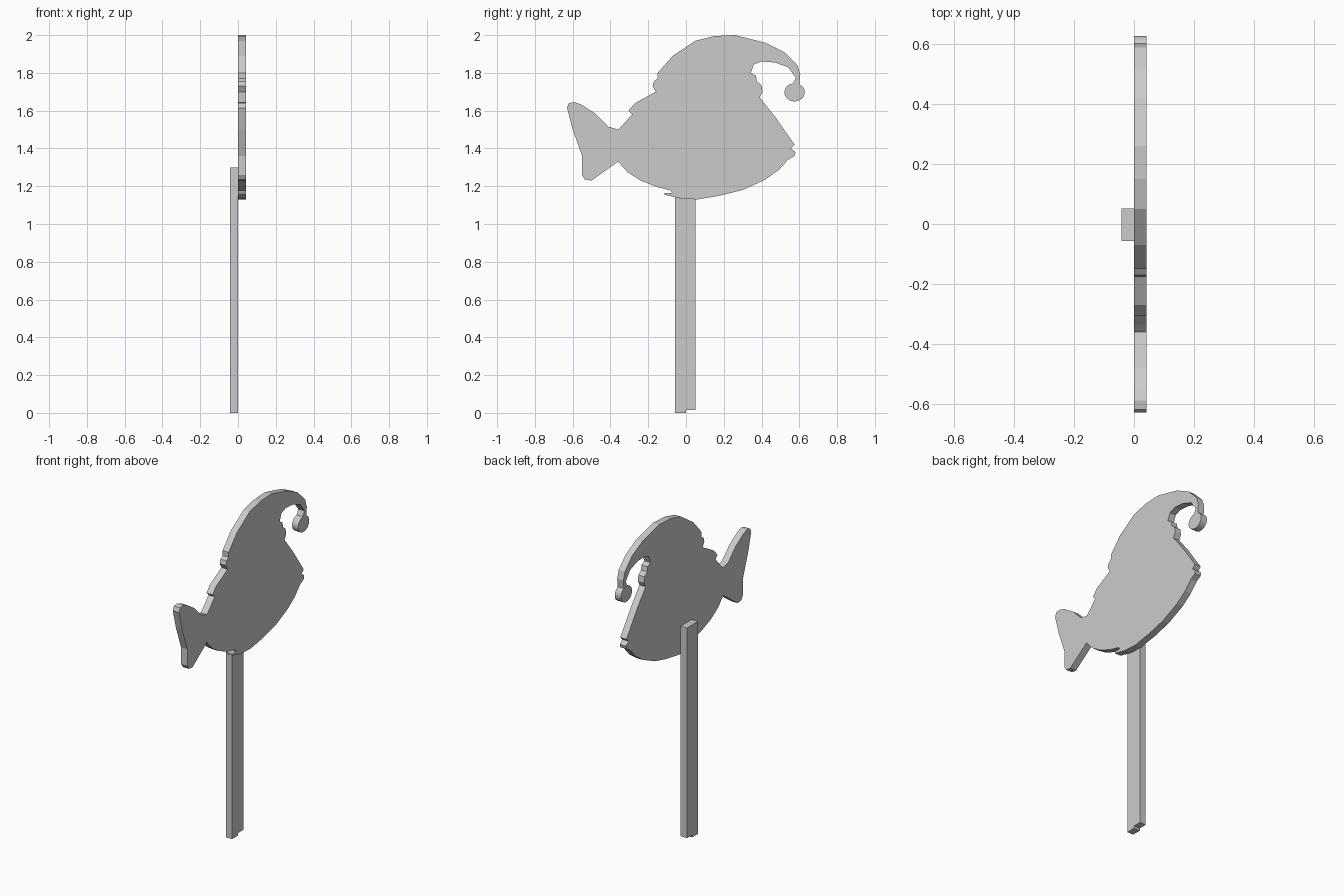
import bpy, bmesh, math


def extrude_profile(name, points, x0, x1):
    """Flat outline in the y-z plane, extruded along x."""
    bm = bmesh.new()
    face = bm.faces.new([bm.verts.new((x0, y, z)) for y, z in points])
    new = bmesh.ops.extrude_face_region(bm, geom=[face])["geom"]
    bmesh.ops.translate(bm, vec=(x1 - x0, 0, 0),
                        verts=[g for g in new if isinstance(g, bmesh.types.BMVert)])
    bmesh.ops.recalc_face_normals(bm, faces=bm.faces)
    mesh = bpy.data.meshes.new(name)
    bm.to_mesh(mesh)
    bm.free()
    obj = bpy.data.objects.new(name, mesh)
    bpy.context.collection.objects.link(obj)
    return obj


# Upper edge: tail tip, back fin, hat brim, hat crown, down to the hat tip
upper = [(-.63, 1.615), (-.62, 1.64), (-.59, 1.645), (-.55, 1.63), (-.48, 1.585),
         (-.41, 1.515), (-.36, 1.50), (-.335, 1.525), (-.285, 1.58), (-.305, 1.60),
         (-.27, 1.64), (-.16, 1.70), (-.177, 1.73), (-.17, 1.755), (-.15, 1.77),
         (-.15, 1.80), (-.07, 1.89), (.05, 1.97), (.15, 1.995), (.26, 2.0),
         (.42, 1.96), (.52, 1.91), (.59, 1.84), (.605, 1.79)]

# Pompom at the hat tip
pompom = [(.575 + .054 * math.cos(math.radians(a)), 1.697 + .048 * math.sin(math.radians(a)))
          for a in range(62, -271, -18)]

# Lower edge: inside of hat, brim, face, mouth, belly, belly fin, tail
lower = [(.582, 1.775), (.54, 1.83), (.47, 1.855), (.40, 1.86), (.36, 1.845),
         (.343, 1.80), (.37, 1.785), (.375, 1.755), (.40, 1.735), (.405, 1.70),
         (.39, 1.67), (.47, 1.57), (.575, 1.42), (.555, 1.40), (.58, 1.38),
         (.575, 1.36), (.54, 1.34), (.49, 1.285), (.42, 1.235), (.30, 1.18),
         (.18, 1.15), (.06, 1.13), (-.03, 1.135), (-.115, 1.155), (-.115, 1.165),
         (-.075, 1.165), (-.08, 1.177), (-.15, 1.195), (-.24, 1.23), (-.31, 1.275),
         (-.36, 1.33), (-.50, 1.23), (-.535, 1.235), (-.55, 1.26), (-.55, 1.36),
         (-.60, 1.50)]

extrude_profile("fish_board", upper + pompom + lower, 0, .042)

# Stake behind the board, with a small step in its foot
stake = [(-.057, 0), (0, 0), (0, .015), (.051, .015), (.051, 1.30), (-.057, 1.30)]
extrude_profile("stake", stake, -.042, 0)
